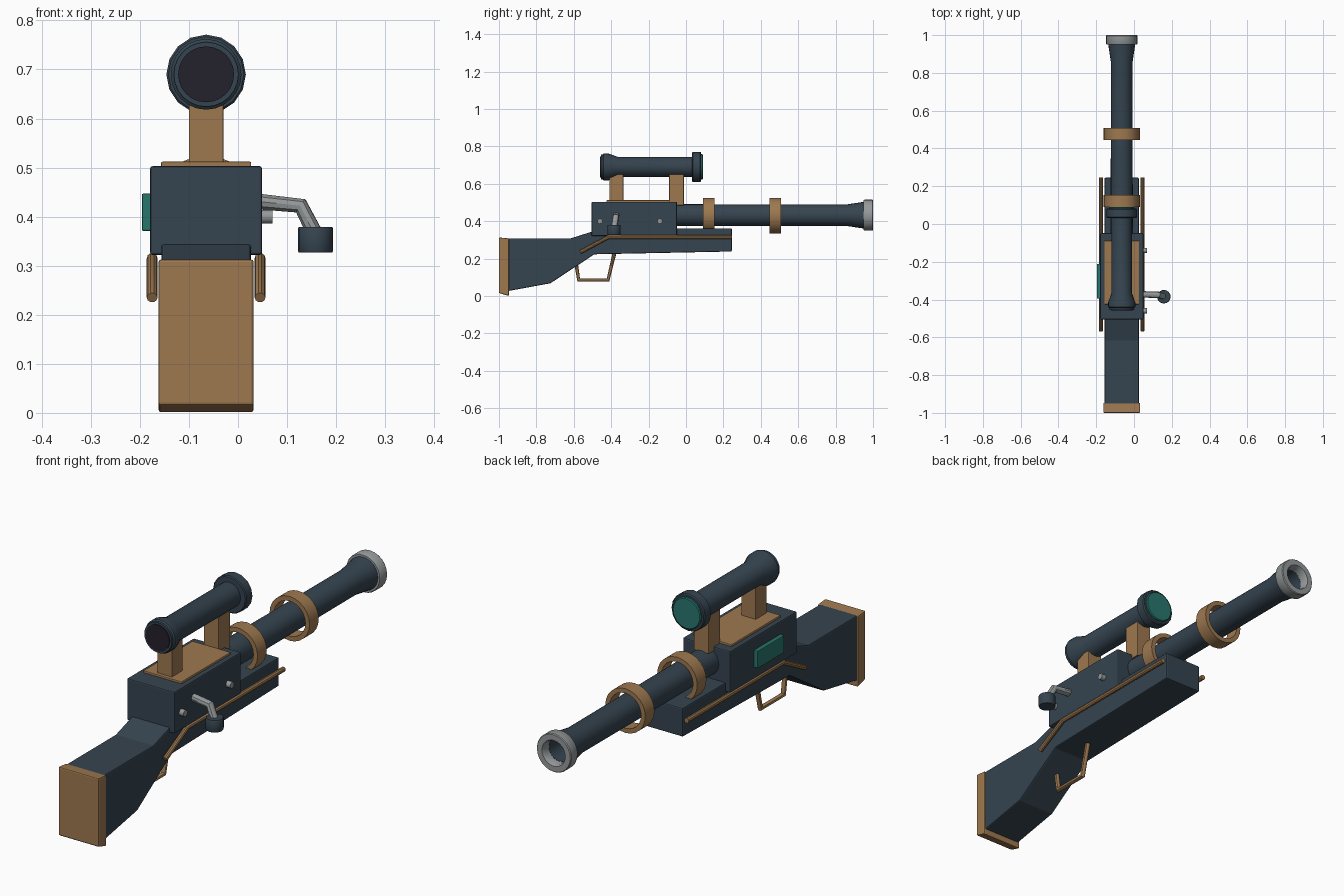
import bpy, bmesh, math
from mathutils import Vector

if "Cube" in bpy.data.objects:
    bpy.data.objects.remove(bpy.data.objects["Cube"])

CX = -0.065          # centre plane of the rifle (the bolt handle sticks out on +x)
BARREL_Z, SCOPE_Z = 0.432, 0.69


def material(name, rgb):
    m = bpy.data.materials.new(name)
    m.diffuse_color = (*rgb, 1)
    m.use_nodes = True
    m.node_tree.nodes["Principled BSDF"].inputs["Base Color"].default_value = m.diffuse_color
    return m


SLATE = material("slate blue", (0.036, 0.058, 0.08))
TAN = material("tan wood", (0.34, 0.19, 0.08))
SILVER = material("silver", (0.30, 0.32, 0.325))
TEAL = material("teal glass", (0.022, 0.18, 0.155))
DARK = material("dark glass", (0.017, 0.015, 0.024))


def finish(name, bm, mat, bevel=0.0, smooth=True):
    bmesh.ops.recalc_face_normals(bm, faces=bm.faces)
    me = bpy.data.meshes.new(name)
    bm.to_mesh(me)
    bm.free()
    ob = bpy.data.objects.new(name, me)
    bpy.context.collection.objects.link(ob)
    me.materials.append(mat)
    if bevel:
        mod = ob.modifiers.new("bevel", 'BEVEL')
        mod.width, mod.segments, mod.limit_method = bevel, 2, 'ANGLE'
    if smooth:
        shade(ob)
    return ob


def shade(ob):
    bpy.ops.object.select_all(action='DESELECT')
    ob.select_set(True)
    bpy.context.view_layer.objects.active = ob
    bpy.ops.object.shade_smooth_by_angle(angle=math.radians(35))


def slab(name, outline, x0, x1, mat, bevel=0.005):
    """Extrude a (y, z) side outline from x0 to x1."""
    bm = bmesh.new()
    f = bm.faces.new([bm.verts.new((x0, y, z)) for y, z in outline])
    ext = bmesh.ops.extrude_face_region(bm, geom=[f])["geom"]
    bmesh.ops.translate(bm, vec=(x1 - x0, 0, 0),
                        verts=[v for v in ext if isinstance(v, bmesh.types.BMVert)])
    return finish(name, bm, mat, bevel, smooth=False)


def box(name, x, y, z, mat, bevel=0.005):
    return slab(name, [(y[0], z[0]), (y[1], z[0]), (y[1], z[1]), (y[0], z[1])], *x, mat, bevel)


def lathe(name, profile, origin, axis, mat, sides=24, closed=False):
    """Turn a (radius, distance) profile around an axis through origin."""
    bm = bmesh.new()
    rot = Vector((0, 0, 1)).rotation_difference(Vector(axis))
    rings = []
    for r, d in profile:
        angles = [2 * math.pi * i / sides for i in range(sides)]
        rings.append([bm.verts.new(Vector(origin) + rot @ Vector((r * math.cos(a), r * math.sin(a), d)))
                      for a in angles])
    pairs = list(zip(rings, rings[1:])) + ([(rings[-1], rings[0])] if closed else [])
    for a, b in pairs:
        for i in range(sides):
            j = (i + 1) % sides
            bm.faces.new((a[i], a[j], b[j], b[i]))
    if not closed:
        bm.faces.new(rings[0])
        bm.faces.new(rings[-1])
    return finish(name, bm, mat)


def rod(name, points, radius, mat):
    """Round bar along a bent path."""
    cu = bpy.data.curves.new(name, 'CURVE')
    cu.dimensions = '3D'
    cu.bevel_depth, cu.bevel_resolution, cu.use_fill_caps = radius, 3, True
    sp = cu.splines.new('POLY')
    sp.points.add(len(points) - 1)
    for p, co in zip(sp.points, points):
        p.co = (*co, 1)
    ob = bpy.data.objects.new(name, cu)
    bpy.context.collection.objects.link(ob)
    cu.materials.append(mat)
    bpy.ops.object.select_all(action='DESELECT')
    ob.select_set(True)
    bpy.context.view_layer.objects.active = ob
    bpy.ops.object.convert(target='MESH')
    shade(bpy.context.view_layer.objects.active)


# Stock with fore-end, and butt plate
slab("stock", [(-0.96, 0.308), (-0.617, 0.308), (-0.50, 0.345), (-0.40, 0.362), (0.245, 0.362),
               (0.245, 0.238), (-0.49, 0.223), (-0.725, 0.068), (-0.96, 0.025)],
     CX - 0.091, CX + 0.091, SLATE)
slab("butt_plate", [(-1, 0.313), (-0.947, 0.308), (-0.947, 0.0), (-1, 0.016)],
     CX - 0.097, CX + 0.097, TAN)

# Receiver, top plate, side panel, screws
box("receiver", (CX - 0.114, CX + 0.114), (-0.505, -0.048), (0.322, 0.503), SLATE)
box("top_plate", (CX - 0.092, CX + 0.092), (-0.425, -0.088), (0.49, 0.512), TAN, 0.003)
box("side_panel", (-0.196, -0.17), (-0.395, -0.212), (0.371, 0.447), TEAL, 0.003)
for i, y in enumerate((-0.46, -0.14)):
    lathe(f"screw_{i + 1}", [(0.014, 0), (0.014, 0.03)], (0.04, y, 0.40), (1, 0, 0), SILVER, 12)

# Bolt handle and knob
rod("bolt_handle", [(0.03, -0.372, 0.432), (0.128, -0.375, 0.422), (0.162, -0.385, 0.355)], 0.017, SILVER)
lathe("bolt_knob", [(0.034, 0), (0.036, 0.004), (0.036, 0.048), (0.034, 0.052)],
      (0.158, -0.385, 0.327), (0, 0, 1), SLATE, 16)

# Barrel with hollow muzzle
lathe("barrel", [(0.059, -0.08), (0.057, 0.855), (0.072, 0.955), (0.05, 0.96), (0.05, 0.85)],
      (CX, 0, BARREL_Z), (0, 1, 0), SLATE)
lathe("muzzle_ring", [(0.080, 0.95), (0.083, 0.955), (0.083, 0.996), (0.080, 1.0),
                      (0.056, 1.0), (0.051, 0.99), (0.051, 0.95)],
      (CX, 0, BARREL_Z), (0, 1, 0), SILVER, closed=True)
for i, y in enumerate((0.09, 0.446)):
    lathe(f"barrel_band_{i + 1}", [(0.096, y), (0.096, y + 0.063), (0.076, y + 0.063), (0.076, y)],
          (CX, 0, BARREL_Z - 0.003), (0, 1, 0), TAN, closed=True)

# Scope on two posts
box("rear_scope_post", (CX - 0.035, CX + 0.035), (-0.41, -0.335), (0.50, 0.66), TAN, 0.002)
box("front_scope_post", (CX - 0.035, CX + 0.035), (-0.09, -0.012), (0.485, 0.66), TAN, 0.002)
SCOPE = (CX, 0, SCOPE_Z)
lathe("scope_tube", [(0.066, -0.455), (0.066, -0.445), (0.072, -0.44), (0.072, -0.415), (0.054, -0.365),
                     (0.054, 0.04)], SCOPE, (0, 1, 0), SLATE)
lathe("scope_front_ring", [(0.077, 0.033), (0.081, 0.037), (0.081, 0.076), (0.077, 0.081)],
      SCOPE, (0, 1, 0), SLATE, 16)
lathe("front_lens", [(0.068, 0.07), (0.068, 0.087), (0.064, 0.09)], SCOPE, (0, 1, 0), TEAL)
lathe("eye_lens", [(0.057, -0.459), (0.057, -0.45)], SCOPE, (0, 1, 0), DARK)

# Side rails and trigger guard
for side, s in (("left", -1), ("right", 1)):
    x = CX + s * 0.11
    rod(f"{side}_rail", [(x, -0.565, 0.235), (x, -0.415, 0.315), (x, 0.247, 0.315)], 0.011, TAN)
rod("trigger_guard", [(CX, -0.59, 0.19), (CX, -0.574, 0.086), (CX, -0.417, 0.086), (CX, -0.38, 0.24)],
    0.011, TAN)
